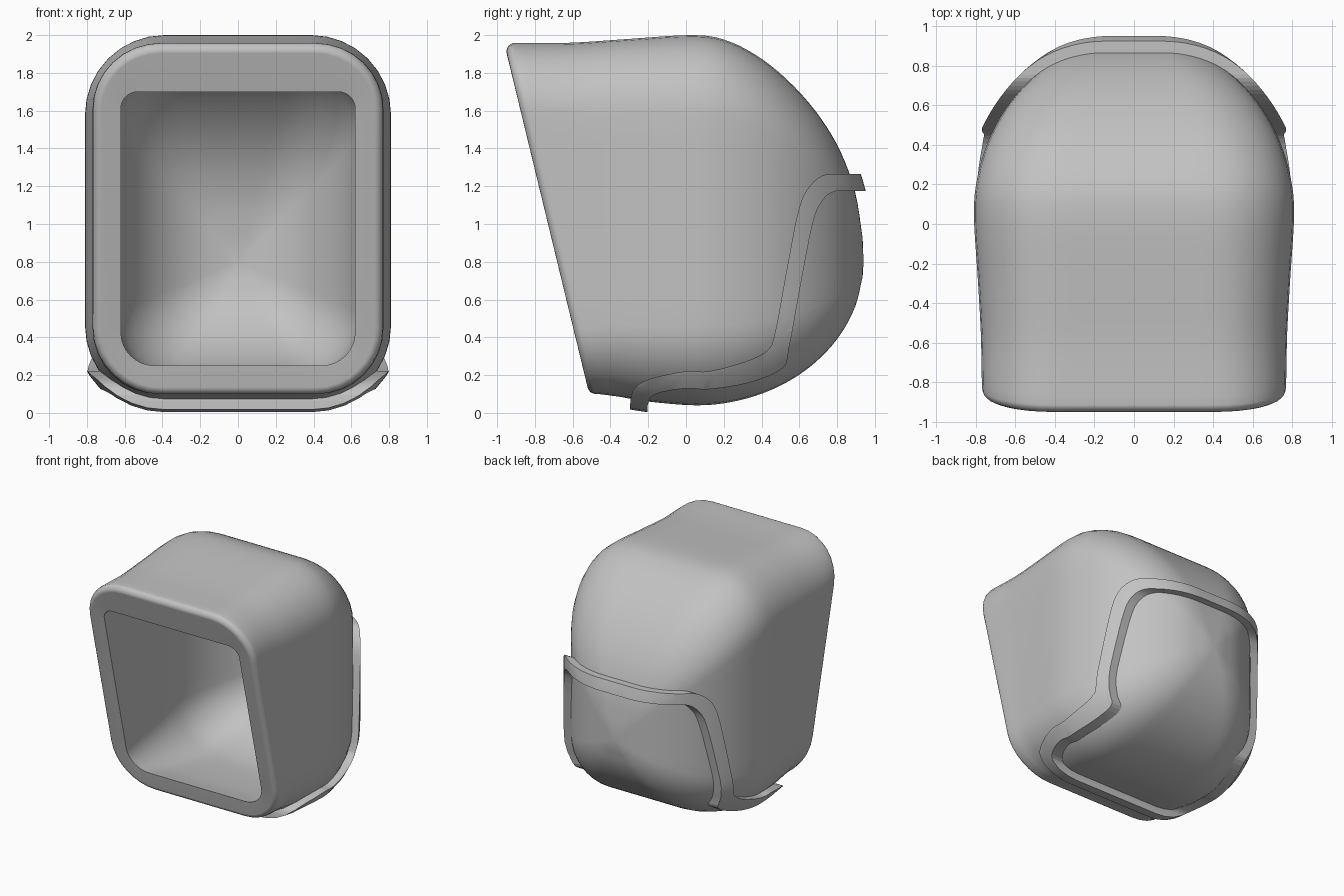
import bpy, bmesh, math
from mathutils import Vector

cube = bpy.data.objects.get("Cube")
if cube:
    bpy.data.objects.remove(cube, do_unlink=True)

grey = bpy.data.materials.new("plain_grey")
grey.use_nodes = True
COLOUR = (0.54, 0.54, 0.54, 1)
grey.diffuse_color = COLOUR
grey.node_tree.nodes["Principled BSDF"].inputs["Base Color"].default_value = COLOUR


def smooth_path(points, steps=4):
    """Catmull-Rom curve through tuples of any length."""
    pts = [Vector(p) for p in points]
    pts = [2 * pts[0] - pts[1]] + pts + [2 * pts[-1] - pts[-2]]
    out = []
    for a, b, c, d in zip(pts, pts[1:], pts[2:], pts[3:]):
        for i in range(steps):
            t = i / steps
            out.append(b + (c - a) * t / 2 + (2 * a - 5 * b + 4 * c - d) * t * t / 2
                       + (3 * b - a - 3 * c + d) * t ** 3 / 2)
    return out + [pts[-2]]


def back_stations(width, top, floor, depth):
    """Rings of the rounded back, shrinking elliptically towards the pole."""
    stations = []
    for degrees in range(0, 90, 12):
        t = math.radians(degrees)
        c, y = math.cos(t), CENTRE_Y + depth * math.sin(t)
        flatten = 1 - 0.05 * math.sin(2 * t) ** 2
        r = 0.52 * width * c
        stations.append((y, CENTRE_Z + (top - CENTRE_Z) * c * flatten,
                         y, CENTRE_Z - (CENTRE_Z - floor) * c, width * c, r, r))
    return stations


def ring(bm, station, arc=8, straight=8):
    """Rounded rectangle on a plane leaning between a top and a bottom point."""
    yt, zt, yb, zb, w, rt, rb = station
    top, bottom = Vector((0, yt, zt)), Vector((0, yb, zb))
    mid, up = (top + bottom) / 2, (top - bottom).normalized()
    h = (top - bottom).length / 2
    outline = []
    for k, (sx, sz, r) in enumerate(((1, 1, rt), (-1, 1, rt), (-1, -1, rb), (1, -1, rb))):
        for i in range(arc + 1):
            a = math.pi / 2 * (k + i / arc)
            outline.append((sx * (w - r) + r * math.cos(a), sz * (h - r) + r * math.sin(a)))
    verts = []
    for i, (x, v) in enumerate(outline):
        nx, nv = outline[(i + 1) % len(outline)]
        parts = straight if i % (arc + 1) == arc else 1
        for j in range(parts):
            f = j / parts
            verts.append(bm.verts.new(mid + up * (v + (nv - v) * f) + Vector((x + (nx - x) * f, 0, 0))))
    return verts


def bridge(bm, a, b):
    for i in range(len(a)):
        j = (i + 1) % len(a)
        bm.faces.new((a[i], a[j], b[j], b[i]))


def dome(bm, stations, pole):
    """Loft rings backwards and close them at a pole; returns the front ring."""
    rings = [ring(bm, s) for s in stations]
    for a, b in zip(rings, rings[1:]):
        bridge(bm, a, b)
    tip = bm.verts.new(pole)
    last = rings[-1]
    for i in range(len(last)):
        bm.faces.new((last[i], last[(i + 1) % len(last)], tip))
    return rings[0]


def finish(name, bm):
    bmesh.ops.recalc_face_normals(bm, faces=bm.faces)
    mesh = bpy.data.meshes.new(name)
    bm.to_mesh(mesh)
    bm.free()
    obj = bpy.data.objects.new(name, mesh)
    bpy.context.collection.objects.link(obj)
    mesh.materials.append(grey)
    return obj


def shade(obj):
    bpy.ops.object.select_all(action='DESELECT')
    obj.select_set(True)
    bpy.context.view_layer.objects.active = obj
    bpy.ops.object.shade_smooth_by_angle(angle=math.radians(45))


CENTRE_Y, CENTRE_Z = 0.05, 0.8
OUTER_DEPTH, INNER_DEPTH = 0.89, 0.75

# Stations: top y, top z, bottom y, bottom z, half width, top radius, bottom radius
outer = smooth_path([
    (-.87, 1.958, -.44, .097, .77, .36, .36),
    (-.60, 1.96, -.35, .085, .775, .38, .38),
    (-.30, 1.98, -.20, .06, .79, .40, .40)]
    + back_stations(.81, 2.0, .04, OUTER_DEPTH))
inner = smooth_path([
    (-.89, 1.70, -.54, .25, .62, .09, .18),
    (-.55, 1.77, -.37, .22, .635, .20, .24),
    (-.25, 1.82, -.16, .20, .645, .28, .29)]
    + back_stations(.65, 1.84, .19, INNER_DEPTH))
outer_pole = (0, CENTRE_Y + OUTER_DEPTH, CENTRE_Z)
inner_pole = (0, CENTRE_Y + INNER_DEPTH, CENTRE_Z)

# Rounded front rim: quarter-circle bevel from the leaning front face to the sides
rim_top, rim_bottom = Vector((-.96, 1.947)), Vector((-.51, .09))
down = (rim_bottom - rim_top).normalized()
inward = Vector((-down.y, down.x))
rim = []
for i in range(6):
    a = math.pi / 2 * i / 5
    inset, back = 0.045 * (1 - math.sin(a)), 0.045 * (1 - math.cos(a))
    t, b = rim_top + down * inset + inward * back, rim_bottom - down * inset + inward * back
    rim.append((t.x, t.y, b.x, b.y, .768 - inset, .36 - inset, .36 - inset))

# Hollow shell
bm = bmesh.new()
outer_edge = dome(bm, rim + outer, outer_pole)
inner_edge = dome(bm, inner, inner_pole)
bridge(bm, outer_edge, inner_edge)
shell = finish("shell", bm)
shade(shell)
weighted = shell.modifiers.new("weighted_normals", 'WEIGHTED_NORMAL')
weighted.keep_sharp = True

# Side outline of the raised band, pushed across the full width as a cutter
front_line = smooth_path([
    (1.1, 1.265), (.82, 1.265), (.72, 1.255), (.64, 1.18), (.59, 1.05), (.53, .74),
    (.47, .42), (.43, .33), (.31, .27), (.12, .22), (0, .22), (-.19, .18),
    (-.28, .12), (-.298, 0), (-.30, -.1)])
back_line = smooth_path([
    (1.1, 1.175), (.87, 1.175), (.78, 1.17), (.72, 1.12), (.67, 1.0), (.60, .64),
    (.545, .34), (.51, .235), (.335, .16), (.12, .125), (0, .13), (-.16, .10),
    (-.20, .05), (-.205, 0), (-.21, -.1)])
bm = bmesh.new()
strips = [[[bm.verts.new((x, p[0], p[1])) for p in line] for line in (front_line, back_line)]
          for x in (-1.2, 1.2)]
(fl, bl), (fr, br) = strips
for i in range(len(fl) - 1):
    for a, b in ((fl, bl), (bl, br), (br, fr), (fr, fl)):
        bm.faces.new((a[i], a[i + 1], b[i + 1], b[i]))
for i in (0, -1):
    bm.faces.new((fl[i], bl[i], br[i], fr[i]))
cutter = finish("band_cutter", bm)
cutter.hide_render = True
cutter.hide_set(True)
cutter.display_type = 'WIRE'

# Raised band around the back panel: thickened skin kept only inside the cutter
bm = bmesh.new()
dome(bm, outer, outer_pole)
band = finish("back_band", bm)
shade(band)
skin = band.modifiers.new("skin", 'SOLIDIFY')
skin.thickness = 0.08
skin.offset = 0.4
cut = band.modifiers.new("cut", 'BOOLEAN')
cut.operation = 'INTERSECT'
cut.solver = 'EXACT'
cut.object = cutter
